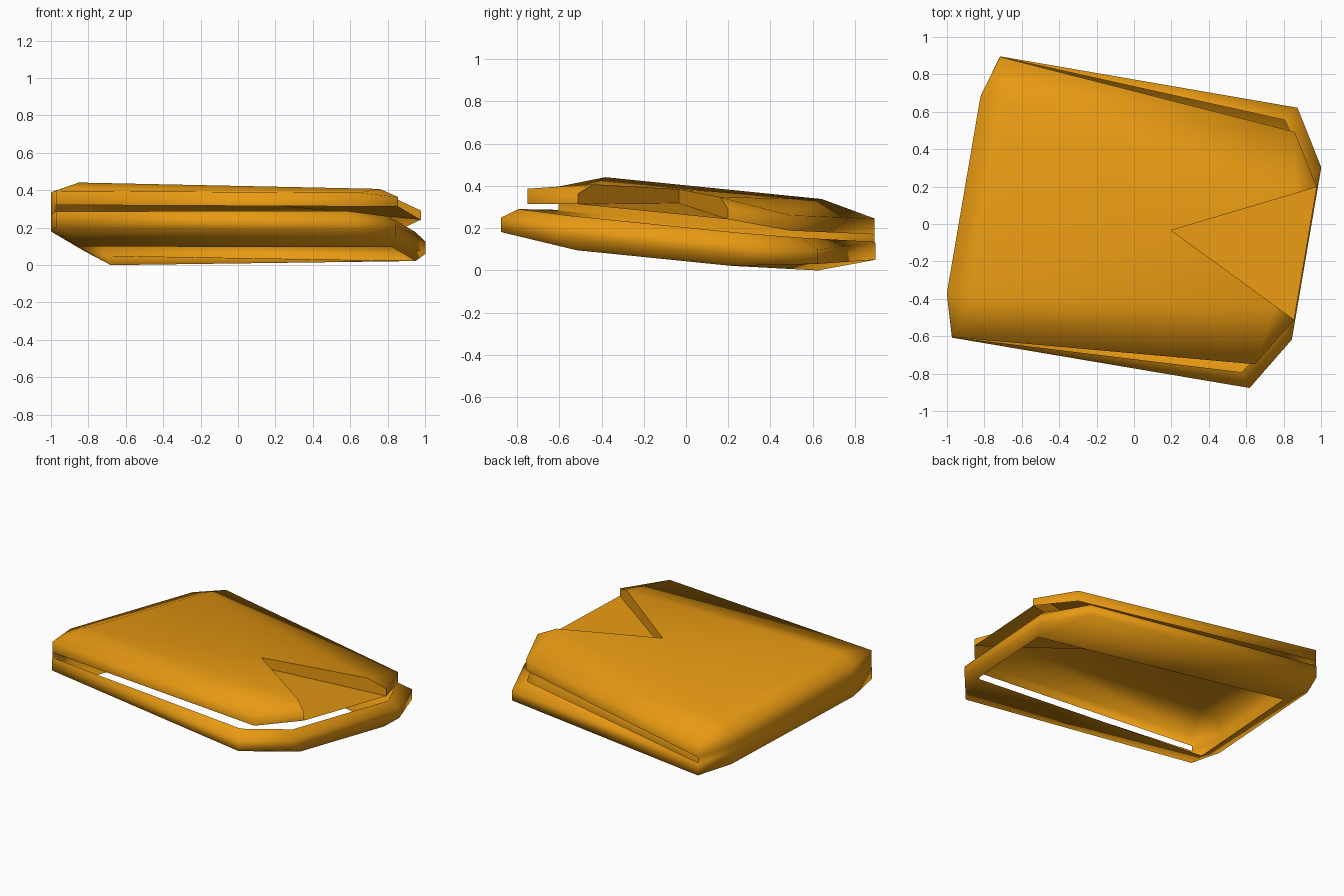
import bpy, bmesh, math

if "Cube" in bpy.data.objects:
    bpy.data.objects.remove(bpy.data.objects["Cube"])

TURN = math.radians(9.7)      # rotation of the whole slab about z
C, S = math.cos(TURN), math.sin(TURN)
TILT_X, TILT_Y = -0.035, -0.095   # lean of the slab

bm = bmesh.new()


def vert(u, v, w):
    """Slab coordinates to world: turn in plan, then lean."""
    x, y = C * u + S * v, -S * u + C * v
    return bm.verts.new((x, y, w + TILT_X * x + TILT_Y * y))


def ring(*half):
    """Eight-point ring from its front half, mirrored to the back."""
    return [vert(u, -v, w) for u, v, w in half] + [vert(u, v, w) for u, v, w in reversed(half)]


def bridge(a, b, edges=range(8)):
    for i in edges:
        j = (i + 1) % 8
        bm.faces.new((a[i], a[j], b[j], b[i]))


# lower tray: open lip, flared underside, side wall, folded-in rim
lip = ring((-.775, .5, .035), (-.775, .5, .035), (.9, .37, .075), (.9, .37, .075))
wall_low = ring((-.924, .535, .11), (-.857, .763, .11), (.757, .76, .12), (.936, .467, .123))
wall_high = ring((-.924, .535, .19), (-.857, .763, .188), (.757, .76, .188), (.936, .467, .19))
rim = ring((-.924, .535, .21), (-.857, .76, .195), (.70, .684, .235), (.89, .42, .235))
bridge(lip, wall_low)
bridge(wall_low, wall_high)
bridge(wall_high, rim)

# upper lid, joined to the tray along the left end only
edge = ring((-.924, .535, .235), (-.857, .76, .23), (.765, .63, .265), (.93, .36, .295))
shoulder = ring((-.924, .535, .318), (-.857, .76, .305), (.765, .63, .338), (.93, .36, .345))
ridge = ring((-.775, .52, .375), (-.775, .52, .375), (.82, .305, .392), (.82, .305, .392))
no_right = [0, 1, 2, 4, 5, 6, 7]
bridge(rim, edge, [6, 7, 0])
bridge(edge, shoulder, no_right)
bridge(shoulder, ridge, no_right)

# lid top with a V notch cut into the right end
apex, apex_low = vert(.202, 0, .388), vert(.202, 0, .322)
bm.faces.new((ridge[0], ridge[3], apex))
bm.faces.new((ridge[0], apex, ridge[7]))
bm.faces.new((apex, ridge[4], ridge[7]))
for i in (3, 4):
    bm.faces.new((apex, ridge[i], shoulder[i], edge[i], apex_low))
bm.faces.new((apex_low, edge[3], edge[4]))

bmesh.ops.remove_doubles(bm, verts=bm.verts, dist=0.001)
bmesh.ops.recalc_face_normals(bm, faces=bm.faces)
# make the top face outwards
top = max(bm.faces, key=lambda f: f.calc_center_median().z)
if top.normal.z < 0:
    bmesh.ops.reverse_faces(bm, faces=bm.faces)

mesh = bpy.data.meshes.new("folded_shell")
bm.to_mesh(mesh)
bm.free()
for p in mesh.polygons:
    p.use_smooth = True
mesh.set_sharp_from_angle(angle=math.radians(80))

mat = bpy.data.materials.new("orange")
mat.diffuse_color = (0.80, 0.32, 0.006, 1)
mat.use_nodes = True
mat.node_tree.nodes["Principled BSDF"].inputs["Base Color"].default_value = mat.diffuse_color
mesh.materials.append(mat)
bpy.context.collection.objects.link(bpy.data.objects.new("folded_shell", mesh))
